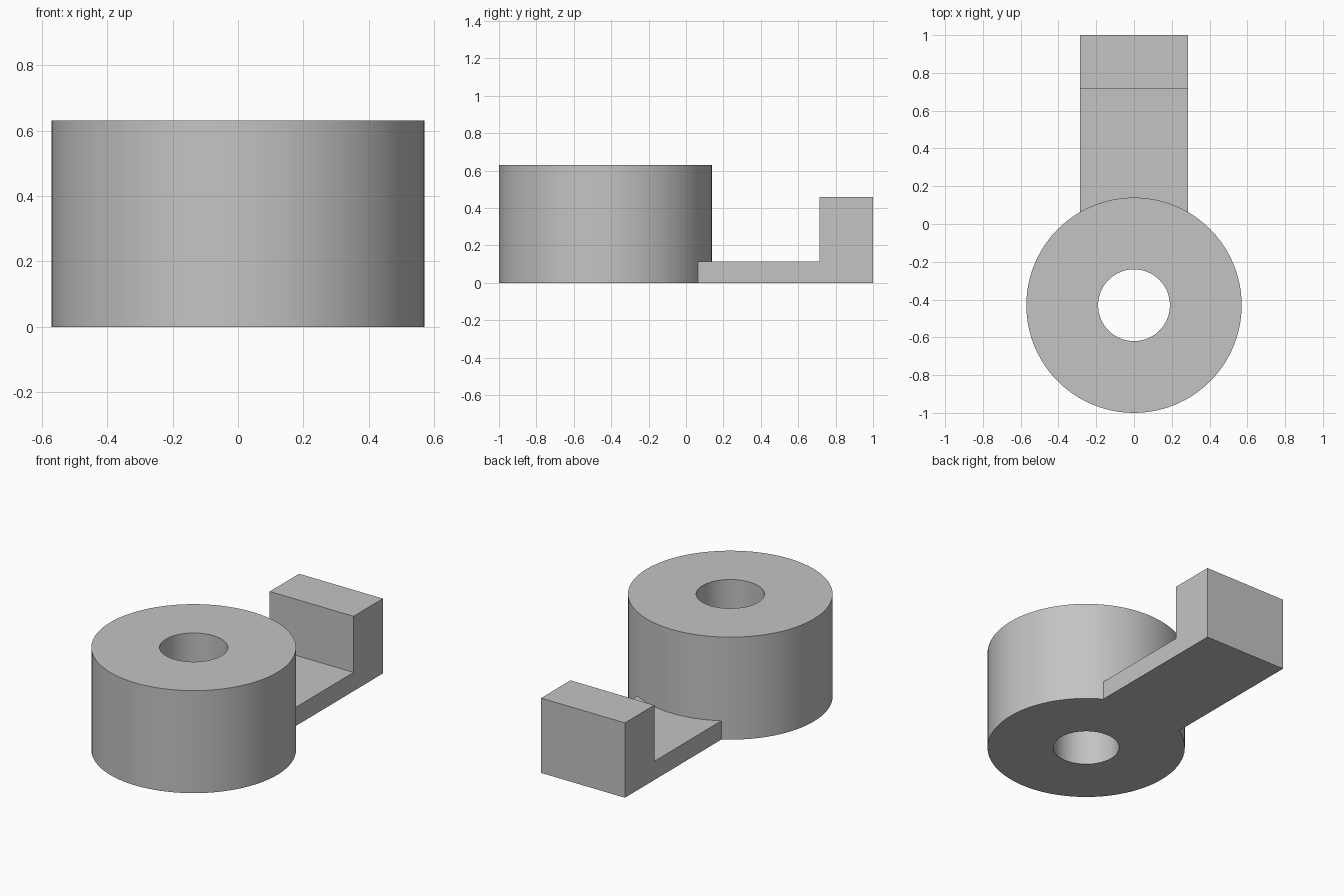
import bpy
import bmesh
from math import cos, sin, tau, radians

if "Cube" in bpy.data.objects:
    bpy.data.objects.remove(bpy.data.objects["Cube"])

SEGMENTS = 96
HUB_Y, HUB_R, HOLE_R, HUB_H = -0.43, 0.57, 0.19, 0.63
HALF_W = 0.285

grey = bpy.data.materials.new("light grey")
grey.use_nodes = True
colour = (0.55, 0.55, 0.55, 1)
grey.diffuse_color = colour
grey.node_tree.nodes["Principled BSDF"].inputs["Base Color"].default_value = colour


def make_object(name, bm):
    bmesh.ops.recalc_face_normals(bm, faces=bm.faces)
    mesh = bpy.data.meshes.new(name)
    bm.to_mesh(mesh)
    bm.free()
    mesh.materials.append(grey)
    obj = bpy.data.objects.new(name, mesh)
    bpy.context.collection.objects.link(obj)
    return obj


def circle(bm, radius, z):
    angles = [tau * i / SEGMENTS for i in range(SEGMENTS)]
    return [bm.verts.new((radius * cos(a), HUB_Y + radius * sin(a), z)) for a in angles]


# Round hub with a through hole: four rings joined into a closed tube
bm = bmesh.new()
rings = [circle(bm, r, z) for r, z in
         ((HUB_R, 0), (HUB_R, HUB_H), (HOLE_R, HUB_H), (HOLE_R, 0))]
for k in range(4):
    a, b = rings[k], rings[(k + 1) % 4]
    for i in range(SEGMENTS):
        j = (i + 1) % SEGMENTS
        bm.faces.new((a[i], a[j], b[j], b[i]))
hub = make_object("hub_with_arm", bm)

# Flat arm with an upright end block: L profile extruded across x
bm = bmesh.new()
profile = [(-0.1, 0), (1, 0), (1, 0.46), (0.715, 0.46), (0.715, 0.115), (-0.1, 0.115)]
face = bm.faces.new([bm.verts.new((-HALF_W, y, z)) for y, z in profile])
side = bmesh.ops.extrude_face_region(bm, geom=[face])["geom"]
bmesh.ops.translate(bm, vec=(2 * HALF_W, 0, 0),
                    verts=[v for v in side if isinstance(v, bmesh.types.BMVert)])
arm = make_object("arm", bm)

# Fuse the arm into the hub
union = hub.modifiers.new("join arm", 'BOOLEAN')
union.operation = 'UNION'
union.solver = 'EXACT'
union.object = arm
bpy.ops.object.select_all(action='DESELECT')
bpy.context.view_layer.objects.active = hub
hub.select_set(True)
bpy.ops.object.modifier_apply(modifier=union.name)
bpy.data.objects.remove(arm)
bpy.ops.object.shade_smooth_by_angle(angle=radians(30))
